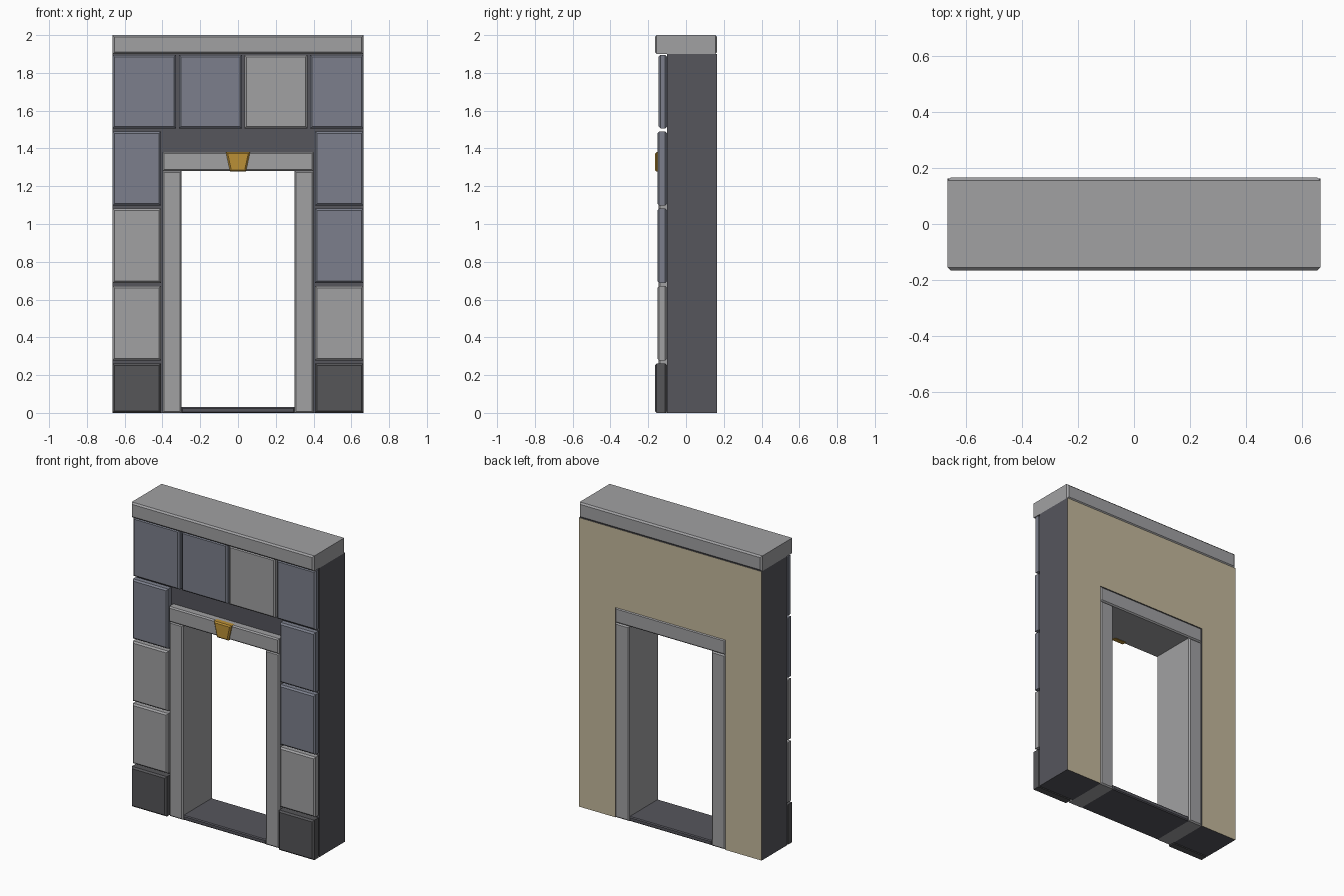
import bpy, bmesh

if "Cube" in bpy.data.objects:
    bpy.data.objects.remove(bpy.data.objects["Cube"])


def material(name, rgb):
    m = bpy.data.materials.new(name)
    m.diffuse_color = (*rgb, 1)
    m.use_nodes = True
    m.node_tree.nodes["Principled BSDF"].inputs["Base Color"].default_value = m.diffuse_color
    return m


LIGHT = material("light grey stone", (0.355, 0.355, 0.365))
BLUE = material("blue grey stone", (0.20, 0.213, 0.262))
WALL = material("dark mortar", (0.092, 0.092, 0.108))
PLINTH = material("dark plinth stone", (0.092, 0.092, 0.098))
PLASTER = material("tan plaster", (0.55, 0.48, 0.33))
GOLD = material("gold", (0.50, 0.28, 0.037))


def prism(name, outline, y0, y1, mat, chamfer=0.0):
    """Extrude an x-z outline from y0 to y1; chamfer the rims of both ends."""
    bm = bmesh.new()
    front = bm.faces.new([bm.verts.new((x, y0, z)) for x, z in outline])
    ext = bmesh.ops.extrude_face_region(bm, geom=[front], use_keep_orig=True)
    for v in ext["geom"]:
        if isinstance(v, bmesh.types.BMVert):
            v.co.y = y1
    bmesh.ops.recalc_face_normals(bm, faces=bm.faces)
    if chamfer:
        rims = [e for e in bm.edges
                if abs(e.verts[0].co.y - e.verts[1].co.y) < 1e-6]
        bmesh.ops.bevel(bm, geom=rims, offset=chamfer, segments=1,
                        affect='EDGES', clamp_overlap=True)
        bmesh.ops.recalc_face_normals(bm, faces=bm.faces)
    me = bpy.data.meshes.new(name)
    bm.to_mesh(me)
    bm.free()
    me.materials.append(mat)
    ob = bpy.data.objects.new(name, me)
    bpy.context.collection.objects.link(ob)
    return ob


def block(name, x0, x1, z0, z1, y0, y1, mat, chamfer=0.01):
    return prism(name, [(x0, z0), (x1, z0), (x1, z1), (x0, z1)],
                 y0, y1, mat, chamfer)


W = 0.664            # half width
FACE = -0.10         # front of the wall core

# Wall core with doorway, plastered on the back
wall = prism("wall", [(-W, 0), (-0.40, 0), (-0.40, 1.38), (0.40, 1.38),
                      (0.40, 0), (W, 0), (W, 1.90), (-W, 1.90)],
             FACE, 0.163, WALL)
wall.data.materials.append(PLASTER)
for p in wall.data.polygons:
    if p.normal.y > 0.9:
        p.material_index = 1

# Coping slab on top
block("coping", -W, W, 1.90, 2.0, -0.165, 0.165, LIGHT)

# Side stones, bottom to top: z range, front, left and right colour
rows = [(0.0, 0.262, -0.165, PLINTH, PLINTH),
        (0.278, 0.672, -0.152, LIGHT, LIGHT),
        (0.688, 1.082, -0.152, LIGHT, BLUE),
        (1.098, 1.49, -0.152, BLUE, BLUE)]
for i, (z0, z1, y, left, right) in enumerate(rows):
    block(f"left_stone_{i}", -W, -0.408, z0, z1, y, FACE, left)
    block(f"right_stone_{i}", 0.408, W, z0, z1, y, FACE, right)

# Top row of stones
top = [(-W, -0.328, BLUE), (-0.312, 0.02, BLUE),
       (0.034, 0.368, LIGHT), (0.382, W, BLUE)]
for i, (x0, x1, mat) in enumerate(top):
    block(f"top_stone_{i}", x0, x1, 1.506, 1.895, -0.145, FACE, mat)

# Door surround: jambs, lintel, sill
for side, s in (("left", -1), ("right", 1)):
    a, b = sorted((s * 0.30, s * 0.40))
    block(f"{side}_jamb", a, b, 0, 1.28, -0.145, 0.165, LIGHT, 0.008)
block("lintel", -0.40, 0.40, 1.28, 1.38, -0.15, 0.165, LIGHT, 0.008)
block("sill", -0.30, 0.30, 0, 0.03, -0.14, 0.16, WALL, 0.006)

# Tapered keystone
prism("keystone", [(-0.042, 1.278), (0.042, 1.278), (0.064, 1.38), (-0.064, 1.38)],
      -0.165, -0.12, GOLD, 0.008)
